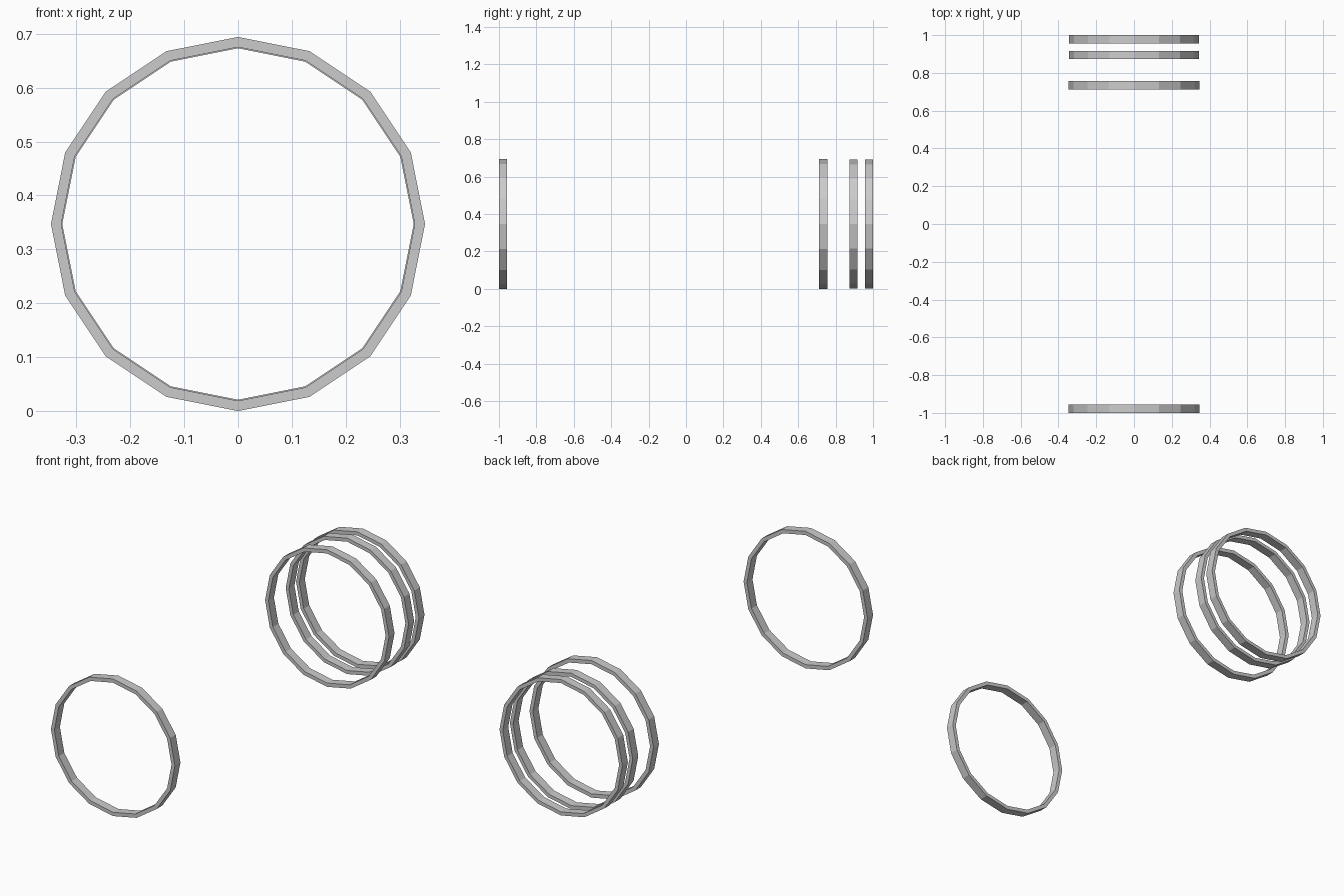
import bpy, bmesh, math

if "Cube" in bpy.data.objects:
    bpy.data.objects.remove(bpy.data.objects["Cube"])

SIDES = 16
CENTRE_Z = 0.347

grey = bpy.data.materials.new("plain grey")
grey.diffuse_color = (0.6, 0.6, 0.6, 1)
grey.use_nodes = True
grey.node_tree.nodes["Principled BSDF"].inputs["Base Color"].default_value = grey.diffuse_color


def ring(name, y0, y1, outer, inner):
    """Flat-sided hoop around the y axis with a rectangular section."""
    bm = bmesh.new()
    section = [(outer, y0), (outer, y1), (inner, y1), (inner, y0)]
    loops = []
    for i in range(SIDES):
        a = 2 * math.pi * i / SIDES
        loops.append([bm.verts.new((r * math.sin(a), y, CENTRE_Z + r * math.cos(a)))
                      for r, y in section])
    for i in range(SIDES):
        a, b = loops[i], loops[(i + 1) % SIDES]
        for k in range(4):
            n = (k + 1) % 4
            bm.faces.new((a[k], a[n], b[n], b[k]))
    bmesh.ops.recalc_face_normals(bm, faces=bm.faces)
    mesh = bpy.data.meshes.new(name)
    bm.to_mesh(mesh)
    bm.free()
    mesh.materials.append(grey)
    bpy.context.collection.objects.link(bpy.data.objects.new(name, mesh))


# Two full-size hoops and a slightly smaller pair at the back
ring("front_hoop", -1.0, -0.956, 0.347, 0.328)
ring("middle_hoop", 0.712, 0.756, 0.347, 0.328)
ring("inner_back_hoop", 0.873, 0.917, 0.344, 0.326)
ring("outer_back_hoop", 0.956, 1.0, 0.344, 0.326)
